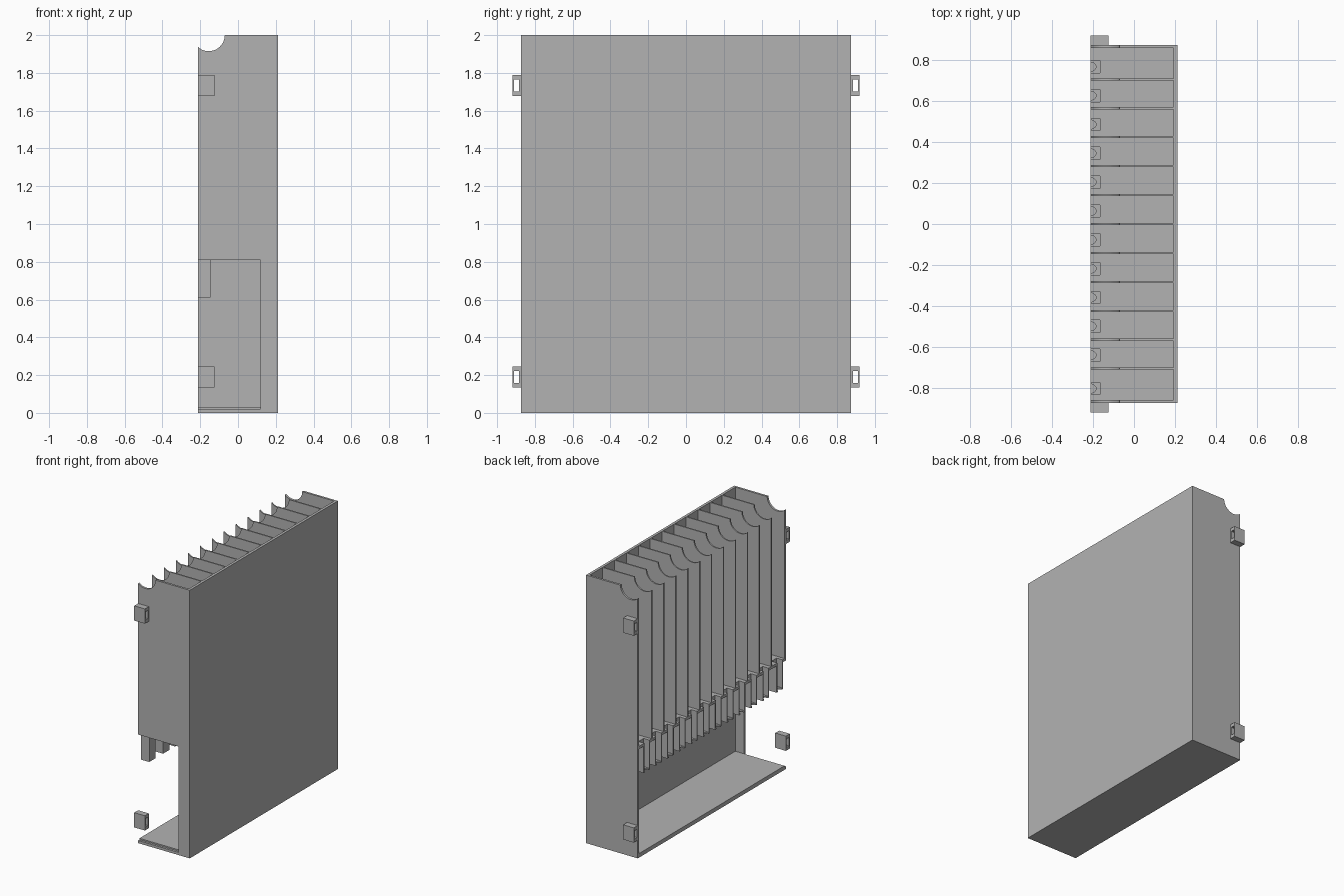
import bpy, bmesh, math

cube = bpy.data.objects.get("Cube")
if cube:
    bpy.data.objects.remove(cube, do_unlink=True)

grey = bpy.data.materials.new("plain grey")
grey.use_nodes = True
COLOUR = (0.45, 0.45, 0.45, 1)
grey.diffuse_color = COLOUR
grey.node_tree.nodes["Principled BSDF"].inputs["Base Color"].default_value = COLOUR

# Overall sizes
X, Y, TOP = 0.213, 0.873, 2.0
WALL, PLATE = 0.016, 0.02
SHELF, PITCH = 0.81, 0.141
IN_Y, IN_X = Y - WALL, X - PLATE


def finish(name, bm):
    bmesh.ops.recalc_face_normals(bm, faces=bm.faces)
    mesh = bpy.data.meshes.new(name)
    bm.to_mesh(mesh)
    bm.free()
    mesh.materials.append(grey)
    obj = bpy.data.objects.new(name, mesh)
    bpy.context.collection.objects.link(obj)
    return obj


def prism(name, outline, axis, lo, hi):
    """Extrude a 2D outline along y (outline in x, z) or z (outline in x, y)."""
    def place(a, b, depth):
        return (a, depth, b) if axis == "y" else (a, b, depth)
    bm = bmesh.new()
    low = [bm.verts.new(place(a, b, lo)) for a, b in outline]
    high = [bm.verts.new(place(a, b, hi)) for a, b in outline]
    bm.faces.new(low)
    bm.faces.new(high)
    for i in range(len(low)):
        j = (i + 1) % len(low)
        bm.faces.new((low[i], low[j], high[j], high[i]))
    return finish(name, bm)


def rect(x0, y0, x1, y1):
    return [(x0, y0), (x1, y0), (x1, y1), (x0, y1)]


def scallop(steps=20):
    """Finger notch in the top corner, from the top edge to the open edge."""
    cx, r = -0.155, 0.085
    end = -math.acos((-X - cx) / r)
    return [(cx + r * math.cos(end * i / steps), TOP + r * math.sin(end * i / steps))
            for i in range(steps + 1)]


# Outer case
prism("back_plate", rect(IN_X, -Y, X, Y), "z", 0, TOP)
prism("floor", rect(-X, -IN_Y, IN_X, IN_Y), "z", 0, 0.03)
prism("full_end_wall", [(-X, 0), (IN_X, 0), (IN_X, TOP)] + scallop(), "y", IN_Y, Y)
prism("cut_end_wall",
      [(-X, 0), (IN_X, 0), (IN_X, TOP)] + scallop()
      + [(-X, SHELF), (0.12, SHELF), (0.12, 0.02), (-X, 0.02)], "y", -Y, -IN_Y)

# Dividers between the twelve slots
for i in range(-5, 6):
    y = i * PITCH
    prism("divider", [(-X, SHELF), (IN_X, SHELF), (IN_X, TOP)] + scallop(),
          "y", y - 0.005, y + 0.005)

# Shelf under the slots, notched above each channel
centres = [0.766 - 0.1405 * i for i in range(11)] + [-0.802]
HALF, NOTCH, BACK = 0.03, -0.165, -0.145
comb = [(IN_X, -IN_Y), (IN_X, IN_Y), (-X, IN_Y)]
for y in centres:
    comb += [(-X, y + HALF), (NOTCH, y + HALF), (NOTCH, y - HALF), (-X, y - HALF)]
comb.append((-X, -IN_Y))
prism("slot_shelf", comb, "z", SHELF, SHELF + 0.02)

# Open channels hanging below the shelf, each with a rounded notch in its base
for y in centres:
    outer = HALF + 0.007
    prism("hanging_channel",
          [(-X, y - outer), (BACK, y - outer), (BACK, y + outer), (-X, y + outer),
           (-X, y + HALF), (NOTCH, y + HALF), (NOTCH, y - HALF), (-X, y - HALF)],
          "z", SHELF - 0.2, SHELF)
    arc = [(-X + 0.028 * math.sin(a), y + 0.022 * math.cos(a))
           for a in (math.pi * k / 10 for k in range(11))]
    prism("channel_base",
          [(-X, y - HALF), (NOTCH, y - HALF), (NOTCH, y + HALF), (-X, y + HALF)] + arc,
          "z", SHELF - 0.2, SHELF - 0.19)


def loop_bracket(side, z):
    """Short rectangular tube along x on an end wall."""
    def corners(y0, y1, h):
        return [(side * y0, z - h), (side * y1, z - h), (side * y1, z + h), (side * y0, z + h)]
    bm = bmesh.new()
    rings = [[bm.verts.new((x, a, b)) for a, b in loop]
             for loop, x in ((corners(Y, 0.919, 0.055), -X), (corners(Y, 0.919, 0.055), -0.125),
                             (corners(0.883, 0.91, 0.031), -0.125),
                             (corners(0.883, 0.91, 0.031), -X))]
    for r in range(4):
        a, b = rings[r], rings[(r + 1) % 4]
        for i in range(4):
            j = (i + 1) % 4
            bm.faces.new((a[i], a[j], b[j], b[i]))
    finish("loop_bracket", bm)


for side in (-1, 1):
    for z in (0.19, 1.733):
        loop_bracket(side, z)
